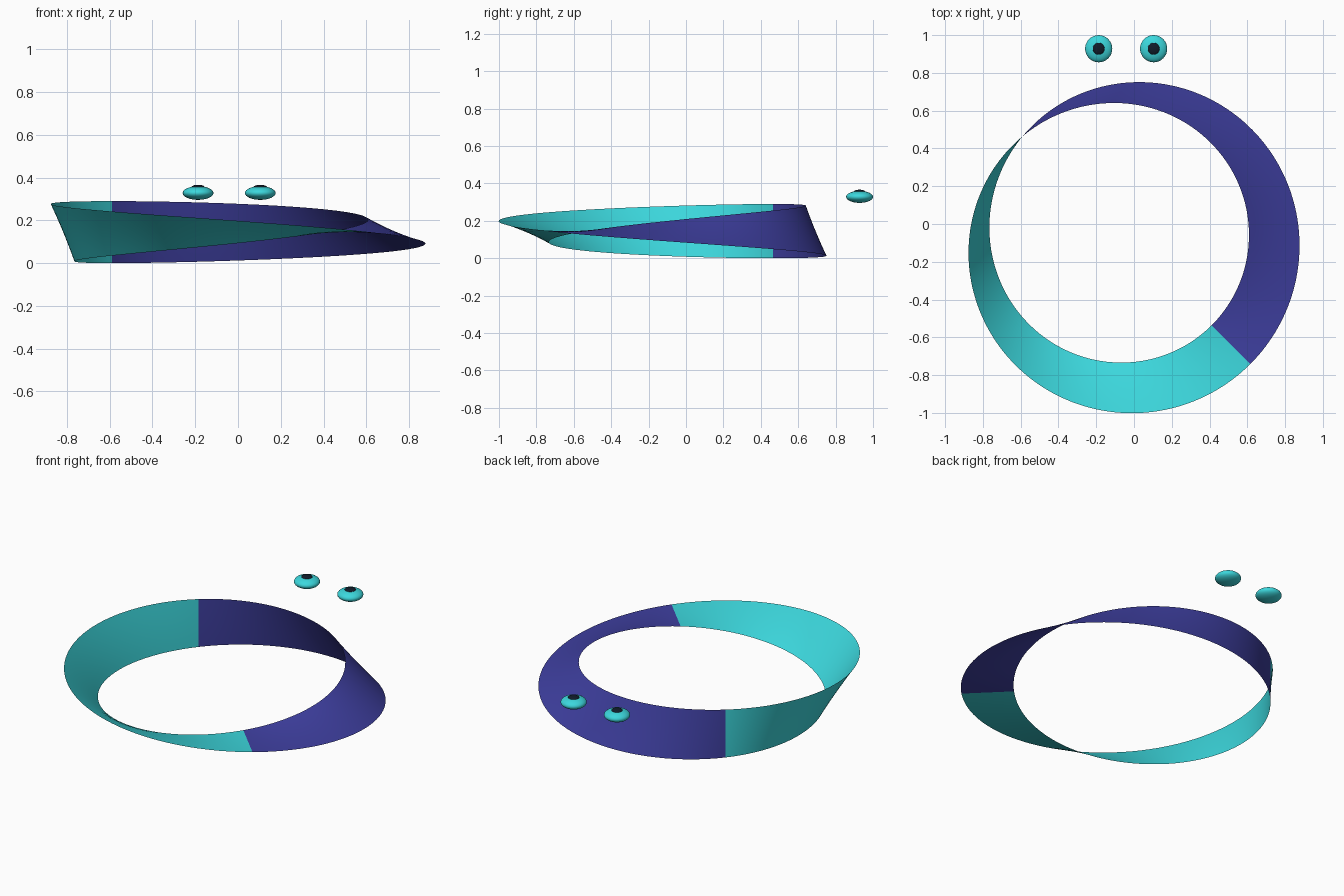
import bpy
import bmesh
from math import sin, cos, radians
from mathutils import Matrix

cube = bpy.data.objects.get("Cube")
if cube:
    bpy.data.objects.remove(cube)


def material(name, rgb):
    mat = bpy.data.materials.new(name)
    mat.use_nodes = True
    mat.diffuse_color = (*rgb, 1)
    mat.node_tree.nodes["Principled BSDF"].inputs["Base Color"].default_value = (*rgb, 1)
    return mat


def add_object(name, bm, mat):
    mesh = bpy.data.meshes.new(name)
    for face in bm.faces:
        face.smooth = True
    bm.to_mesh(mesh)
    bm.free()
    mesh.materials.append(mat)
    obj = bpy.data.objects.new(name, mesh)
    bpy.context.collection.objects.link(obj)


turquoise = material("turquoise", (0.045, 0.68, 0.72))
indigo = material("indigo", (0.05, 0.051, 0.36))
black = material("blue black", (0.005, 0.011, 0.022))

# Half-twist band: flat at the front left, upright at the back right
CENTRE_X, CENTRE_Y = -0.038, -0.087
RADIUS, HALF_WIDTH = 0.78, 0.145
STEPS, ROWS = 96, 8


def half_band(name, start, mat):
    """Half a turn of the band, from the start angle in degrees."""
    bm = bmesh.new()
    loops = []
    for i in range(STEPS + 1):
        turn = radians(start + 180 * i / STEPS)
        twist = (turn + radians(45)) / 2
        loop = []
        for j in range(ROWS + 1):
            v = HALF_WIDTH * (2 * j / ROWS - 1)
            r = RADIUS + v * cos(twist)
            loop.append(bm.verts.new((CENTRE_X + r * cos(turn),
                                      CENTRE_Y + r * sin(turn),
                                      HALF_WIDTH - v * sin(twist))))
        loops.append(loop)
    for a, b in zip(loops, loops[1:]):
        for j in range(ROWS):
            bm.faces.new((a[j], a[j + 1], b[j + 1], b[j]))
    add_object(name, bm, mat)


half_band("band_indigo_half", -45, indigo)
half_band("band_turquoise_half", 135, turquoise)


# Flattened eyes floating behind the band, pupils on top
def ellipsoid(name, location, radius, half_height, mat):
    bm = bmesh.new()
    bmesh.ops.create_uvsphere(
        bm, u_segments=32, v_segments=16, radius=1,
        matrix=Matrix.Translation(location) @ Matrix.Diagonal((radius, radius, half_height, 1)))
    add_object(name, bm, mat)


for side, x in (("right", -0.187), ("left", 0.104)):
    ellipsoid(side + "_eye", (x, 0.928, 0.328), 0.072, 0.032, turquoise)
    ellipsoid(side + "_pupil", (x, 0.928, 0.354), 0.032, 0.0125, black)
